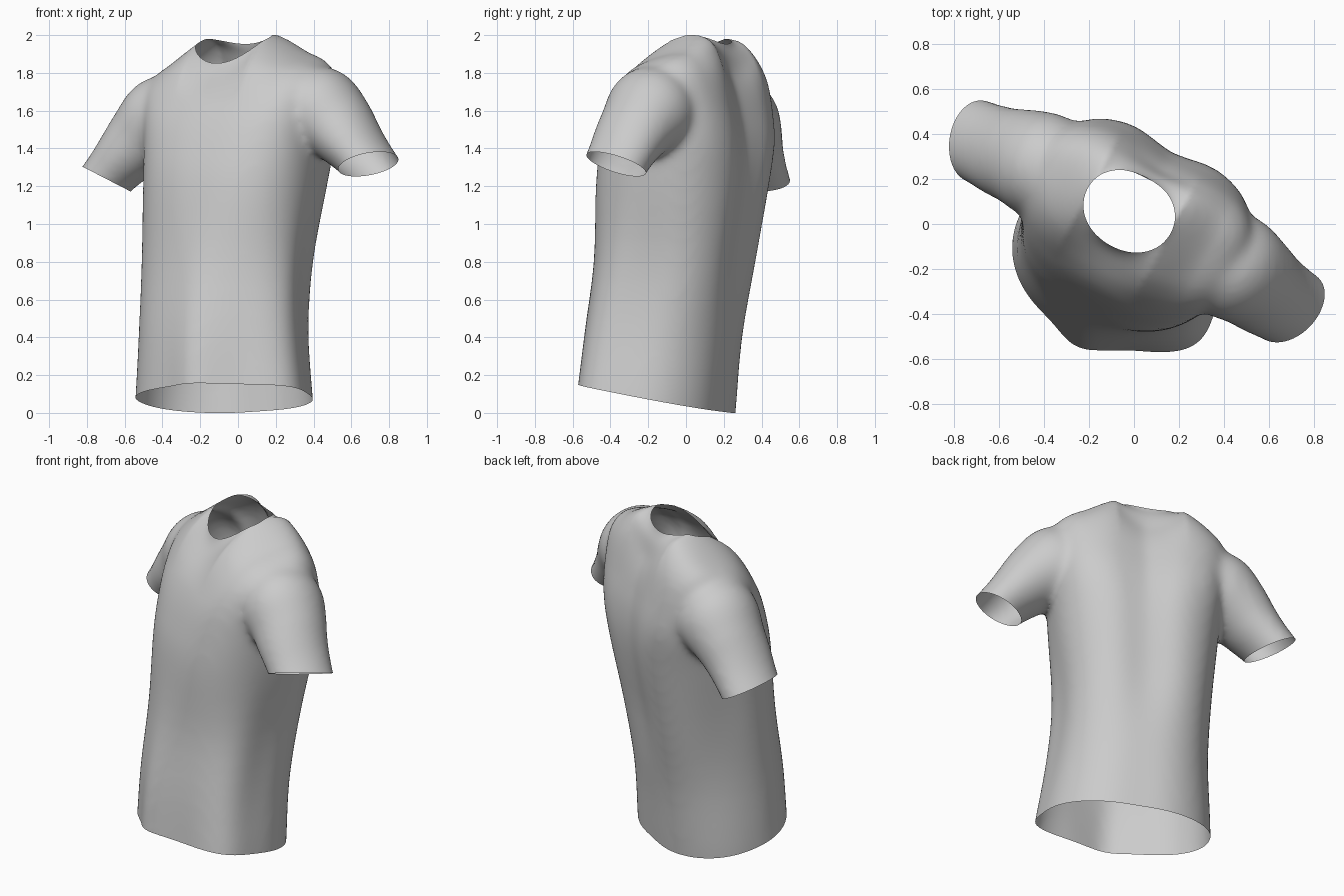
import bpy, bmesh, math
from mathutils import Vector

if "Cube" in bpy.data.objects:
    bpy.data.objects.remove(bpy.data.objects["Cube"])

YAW = math.radians(-28)          # the wearer is turned about z
CU, SU = math.cos(YAW), math.sin(YAW)
N = 64


def world(u, b, z):
    """Body frame (u = across shoulders, b = towards back) to world."""
    return Vector((u * CU - b * SU, u * SU + b * CU, z))


def smooth01(x):
    x = min(1, max(0, x))
    return x * x * (3 - 2 * x)


def refine(rows, n=4):
    """Catmull-Rom interpolation of parameter rows."""
    out = []
    for k in range(len(rows) - 1):
        quad = (rows[max(k - 1, 0)], rows[k], rows[k + 1], rows[min(k + 2, len(rows) - 1)])
        for i in range(n):
            t = i / n
            out.append([.5 * (2 * q + (r - p) * t + (2 * p - 5 * q + 4 * r - s) * t ** 2
                              + (3 * q - p - 3 * r + s) * t ** 3) for p, q, r, s in zip(*quad)])
    return out + [list(rows[-1])]


def loft(name, rings):
    """Closed solid through a list of equal-length point rings."""
    bm = bmesh.new()
    rows = [[bm.verts.new(p) for p in ring] for ring in rings]
    for r0, r1 in zip(rows, rows[1:]):
        for i in range(N):
            j = (i + 1) % N
            bm.faces.new((r0[i], r0[j], r1[j], r1[i]))
    bm.faces.new(rows[0])
    bm.faces.new(rows[-1])
    bmesh.ops.recalc_face_normals(bm, faces=bm.faces[:])
    me = bpy.data.meshes.new(name)
    bm.to_mesh(me)
    bm.free()
    ob = bpy.data.objects.new(name, me)
    bpy.context.collection.objects.link(ob)
    return ob


def spow(v, e):
    return math.copysign(abs(v) ** e, v)


# Torso: z, centre u, centre b, half width, half depth, pitch, front / back squareness
TORSO = [
    (-.25, .02, -.20, .485, .395, 0, .9, .95),
    (.00, .013, -.174, .485, .395, 0, .9, .95),
    (.40, -.005, -.139, .46, .40, 0, .9, .95),
    (.80, -.016, -.076, .465, .405, 0, .9, .9),
    (1.20, -.004, -.025, .48, .42, 0, .82, .8),
    (1.42, 0, 0, .49, .40, .03, .75, .65),
    (1.60, 0, .01, .50, .355, .09, .7, .58),
    (1.74, 0, .025, .51, .30, .15, .7, .62),
    (1.83, -.01, .035, .46, .245, .20, .75, .72),
    (1.89, -.03, .045, .33, .205, .25, .85, .85),
    (1.93, -.04, .045, .23, .18, .28, .95, .95),
    (1.98, -.045, .045, .178, .17, .30, 1, 1),
    (2.25, -.045, .045, .17, .165, .30, 1, 1),
]
# Drape folds near the hem and hollows at the waist: direction in degrees, push, spread
HEM_FOLDS = [(-115, .05, 15), (-47, .05, 17), (-80, -.012, 12)]
WAIST_FOLDS = [(138, -.035, 24), (-20, -.035, 22)]


def push(folds, ang):
    return sum(amp * math.exp(-((ang - d) / w) ** 2) for d, amp, w in folds)


def torso_ring(z, cu, cb, a, c, pitch, front, back):
    ring = []
    tilt = .045 * smooth01((z - 1.3) / .3)
    groove = .015 + .03 * smooth01((z - .4) / .5) * smooth01((1.9 - z) / .15)
    low = smooth01(1 - z / 1.2)
    waist = math.exp(-((z - .75) / .4) ** 2)
    mid = world(cu, cb, 0)
    for i in range(N):
        t = 2 * math.pi * i / N
        e = back if math.sin(t) > 0 else front
        u, b = a * spow(math.cos(t), e), c * spow(math.sin(t), e)
        if b > 0:       # hollow along the spine
            b -= groove * math.exp(-(u / .14) ** 2) * b / c
        p = world(cu + u, cb + b, z + pitch * b + tilt * u)
        r = p - mid
        r.z = 0
        ang = math.degrees(math.atan2(r.y, r.x))
        ring.append(p + r.normalized() * (push(HEM_FOLDS, ang) * low
                                          + push(WAIST_FOLDS, ang) * waist))
    return ring


shirt = loft("tshirt", [torso_ring(*row) for row in refine(TORSO)])

# Sleeves: u, b, z, radius up/out, radius front/back
SLEEVE = [
    (.26, .04, 1.65, .20, .20),
    (.47, .04, 1.60, .235, .24),
    (.59, .025, 1.515, .195, .217),
    (.669, .01, 1.44, .167, .202),
    (.785, 0, 1.32, .137, .185),
    (1.0, -.02, 1.08, .125, .175),
]


def sleeve(name, side, drop):
    rows = refine(SLEEVE)
    pts = [world(side * r[0], r[1], r[2] - drop * smooth01(r[0] / .75)) for r in rows]
    rings = []
    for k, p in enumerate(pts):
        d = (pts[min(k + 3, len(pts) - 1)] - pts[max(k - 3, 0)]).normalized()
        s = d.cross(Vector((0, 0, 1))).normalized()
        n = s.cross(d)
        rn, rs = rows[k][3:]
        rings.append([p + n * rn * math.cos(2 * math.pi * i / N)
                      + s * rs * math.sin(2 * math.pi * i / N) for i in range(N)])
    return loft(name, rings)


sleeves = [sleeve("right_sleeve", 1, 0), sleeve("left_sleeve", -1, .075)]

# Merge into one cloth skin and soften
for s in sleeves:
    m = shirt.modifiers.new("join", 'BOOLEAN')
    m.operation, m.object, m.solver = 'UNION', s, 'EXACT'
m = shirt.modifiers.new("remesh", 'REMESH')
m.mode, m.voxel_size = 'VOXEL', .018
m = shirt.modifiers.new("soften", 'SMOOTH')
m.factor, m.iterations = .5, 24
deps = bpy.context.evaluated_depsgraph_get()
skin = bpy.data.meshes.new_from_object(shirt.evaluated_get(deps))
shirt.modifiers.clear()
shirt.data = skin
for s in sleeves:
    bpy.data.objects.remove(s)

# Cut the openings
bm = bmesh.new()
bm.from_mesh(skin)


def cut(co, no, side=0):
    """Remove everything beyond a plane (only one sleeve if side is set)."""
    faces = [f for f in bm.faces
             if not side or side * (f.calc_center_median().dot(world(1, 0, 0))) > .56]
    verts = {v for f in faces for v in f.verts}
    edges = {e for f in faces for e in f.edges}
    bmesh.ops.bisect_plane(bm, geom=faces + list(edges) + list(verts), dist=1e-5,
                           plane_co=co, plane_no=no, clear_outer=True)


cut((0, 0, .045), (-.03, -.19, -1))                        # hem
cut((.70, -.37, 1.32), (.27, -.36, -.89), 1)               # right cuff
cut((-.70, .38, 1.24), (-.46, 0, -.89), -1)                # left cuff
cut(world(-.045, .045, 1.94), world(-.06, -.30, 1))        # neckline

# Saddle the neckline: front and back dip, shoulders rise
for v in bm.verts:
    u = abs(v.co.dot(world(1, 0, 0)) + .045)
    lift = min(1, (u / .2) ** 2) - .5 - .5 * smooth01((u - .2) / .2)
    v.co.z += .07 * lift * smooth01((v.co.z - 1.6) / .25)
bm.to_mesh(skin)
bm.free()

for p in skin.polygons:
    p.use_smooth = True
